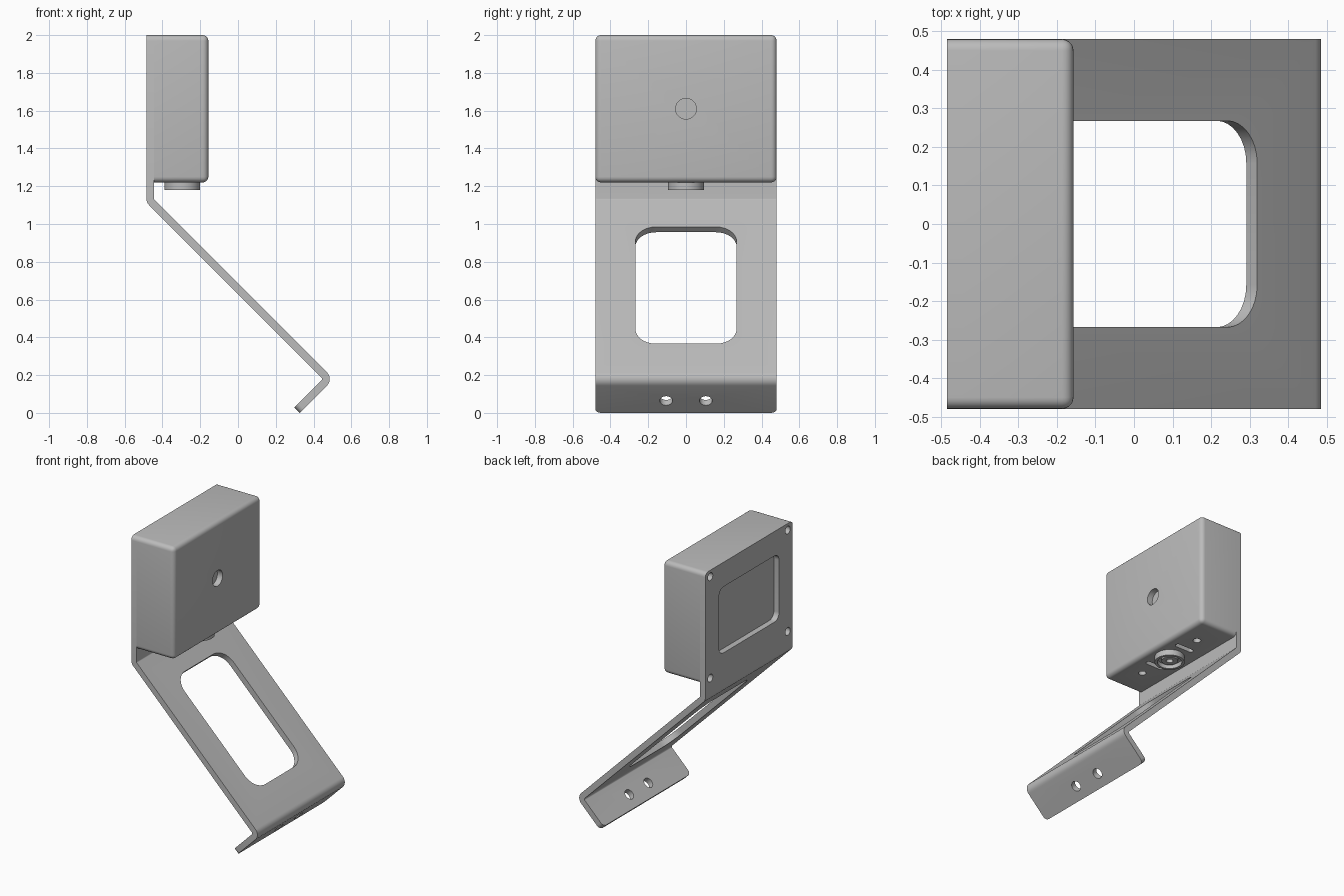
import bpy
import bmesh
from math import cos, sin, pi, radians, tan
from mathutils import Matrix, Vector

if "Cube" in bpy.data.objects:
    bpy.data.objects.remove(bpy.data.objects["Cube"], do_unlink=True)

grey = bpy.data.materials.new("plain_grey")
grey.use_nodes = True
grey.diffuse_color = (0.5, 0.5, 0.5, 1)
grey.node_tree.nodes["Principled BSDF"].inputs["Base Color"].default_value = (0.5, 0.5, 0.5, 1)

HALF_W = 0.48      # half width of the whole part
THICK = 0.04       # sheet thickness
EDGE_R = 0.03      # outer edge rounding


def finish(bm, name):
    bmesh.ops.recalc_face_normals(bm, faces=bm.faces)
    mesh = bpy.data.meshes.new(name)
    bm.to_mesh(mesh)
    bm.free()
    mesh.materials.append(grey)
    obj = bpy.data.objects.new(name, mesh)
    bpy.context.collection.objects.link(obj)
    return obj


def extrude(bm, points, step):
    face = bm.faces.new([bm.verts.new(p) for p in points])
    new = bmesh.ops.extrude_face_region(bm, geom=[face])["geom"]
    bmesh.ops.translate(bm, vec=step, verts=[v for v in new if isinstance(v, bmesh.types.BMVert)])


def cut(target, centre, tilt, size, radius, depth):
    """Cut a rounded-rectangle hole; tilt turns its axis about y from z."""
    hx, hy = size[0] / 2 - radius, size[1] / 2 - radius
    steps = 8
    points = []
    for q, (sx, sy) in enumerate([(1, 1), (-1, 1), (-1, -1), (1, -1)]):
        for i in range(steps + 1):
            a = (q + i / steps) * pi / 2
            points.append(Vector((sx * hx + radius * cos(a), sy * hy + radius * sin(a), -depth / 2)))
    bm = bmesh.new()
    extrude(bm, points, (0, 0, depth))
    bmesh.ops.remove_doubles(bm, verts=bm.verts, dist=0.0001)
    bmesh.ops.transform(bm, verts=bm.verts,
                        matrix=Matrix.Translation(centre) @ Matrix.Rotation(radians(tilt), 4, "Y"))
    cutter = finish(bm, "cutter")
    cutter.hide_render = True
    mod = target.modifiers.new("cut", "BOOLEAN")
    mod.operation, mod.solver, mod.object = "DIFFERENCE", "EXACT", cutter
    bpy.context.view_layer.objects.active = target
    bpy.ops.object.modifier_apply(modifier=mod.name)
    bpy.data.objects.remove(cutter, do_unlink=True)


def cut_round(target, centre, tilt, radius, depth):
    cut(target, centre, tilt, (2 * radius, 2 * radius), radius, depth)


def smooth(obj):
    bpy.ops.object.select_all(action="DESELECT")
    obj.select_set(True)
    bpy.context.view_layer.objects.active = obj
    bpy.ops.object.shade_smooth_by_angle(angle=radians(30))


def bent_sheet(path, thickness, bend_r, steps=8):
    """Closed outline of a sheet that follows a path with rounded bends."""
    path = [Vector(p) for p in path]
    sides = ([], [])

    def add(p, normal):
        for side, s in zip(sides, (1, -1)):
            side.append(p + normal * s * thickness / 2)

    def left(d):
        return Vector((-d.y, d.x))

    dirs = [(b - a).normalized() for a, b in zip(path, path[1:])]
    add(path[0], left(dirs[0]))
    for corner, d0, d1 in zip(path[1:-1], dirs, dirs[1:]):
        turn = d1.angle_signed(d0)
        sign = 1 if turn > 0 else -1
        start = corner - d0 * bend_r * tan(abs(turn) / 2)
        centre = start + left(d0) * sign * bend_r
        for i in range(steps + 1):
            n = Matrix.Rotation(turn * i / steps, 2) @ left(d0)
            add(centre - n * sign * bend_r, n)
    add(path[-1], left(dirs[-1]))
    return sides[0] + sides[1][::-1]


# Bent bracket: upright plate, sloping arm and folded lip
path = [(-0.465, 2.0), (-0.465, 1.1225), (0.478, 0.1795), (0.313, 0.0143)]
outline = bent_sheet(path, THICK, 0.03)
bm = bmesh.new()
extrude(bm, [Vector((x, -HALF_W, z)) for x, z in outline], (0, 2 * HALF_W, 0))
last = len(outline) // 2
tips = [Vector(outline[0] + outline[-1]) / 2, Vector(outline[last - 1] + outline[last]) / 2]
corner_edges = []
for e in bm.edges:
    mid = (e.verts[0].co + e.verts[1].co) / 2
    if abs(mid.y) > 0.4 and any((Vector((mid.x, mid.z)) - t).length < 0.002 for t in tips):
        corner_edges.append(e)
bmesh.ops.bevel(bm, geom=corner_edges, offset=EDGE_R, segments=5, profile=0.5, affect="EDGES")
bracket = finish(bm, "bracket")

# Arm opening, back window, screw holes and lip holes
cut(bracket, (-0.005, 0, 0.66), 45, (0.875, 0.536), 0.11, 0.2)
cut(bracket, (-0.465, 0, 1.6), 90, (0.46, 0.66), 0.05, 0.2)
for y in (-1, 1):
    for z in (1.25, 1.955):
        cut_round(bracket, (-0.465, y * 0.425, z), 90, 0.027, 0.2)
    cut_round(bracket, (0.377, y * 0.105, 0.0785), 135, 0.034, 0.2)
smooth(bracket)

# Housing: rounded box, flat against the upright plate
x0, x1, z0, z1 = -0.445, -0.157, 1.22, 2.0
bm = bmesh.new()
extrude(bm, [Vector((x0, y * HALF_W, z)) for y, z in ((-1, z0), (1, z0), (1, z1), (-1, z1))],
        (x1 - x0, 0, 0))
rounded = [e for e in bm.edges if any(v.co.x > x0 + 0.01 for v in e.verts)]
bmesh.ops.bevel(bm, geom=rounded, offset=EDGE_R, segments=5, profile=0.5, affect="EDGES")
housing = finish(bm, "housing")

# Front socket, and the slots and holes underneath
NOZZLE_X = -0.295
cut_round(housing, (x1, 0, 1.61), 90, 0.055, 0.08)
for y in (-1, 1):
    cut(housing, (NOZZLE_X, y * 0.145, z0), 0, (0.14, 0.034), 0.0169, 0.08)
    cut_round(housing, (NOZZLE_X, y * 0.27, z0), 0, 0.025, 0.08)
smooth(housing)

# Nozzle: turned ring with a groove around a bored centre
profile = [(0.095, 1.225), (0.095, 1.18), (0.078, 1.18), (0.078, 1.21),
           (0.052, 1.21), (0.052, 1.19), (0.022, 1.19), (0.022, 1.215), (0, 1.215)]
bm = bmesh.new()
verts = [bm.verts.new((r, 0, z)) for r, z in profile]
edges = [bm.edges.new(pair) for pair in zip(verts, verts[1:])]
bmesh.ops.spin(bm, geom=verts + edges, axis=(0, 0, 1), cent=(0, 0, 0), angle=2 * pi, steps=40)
bmesh.ops.remove_doubles(bm, verts=bm.verts, dist=0.0001)
bmesh.ops.translate(bm, verts=bm.verts, vec=(NOZZLE_X, 0, 0))
nozzle = finish(bm, "nozzle")
smooth(nozzle)
